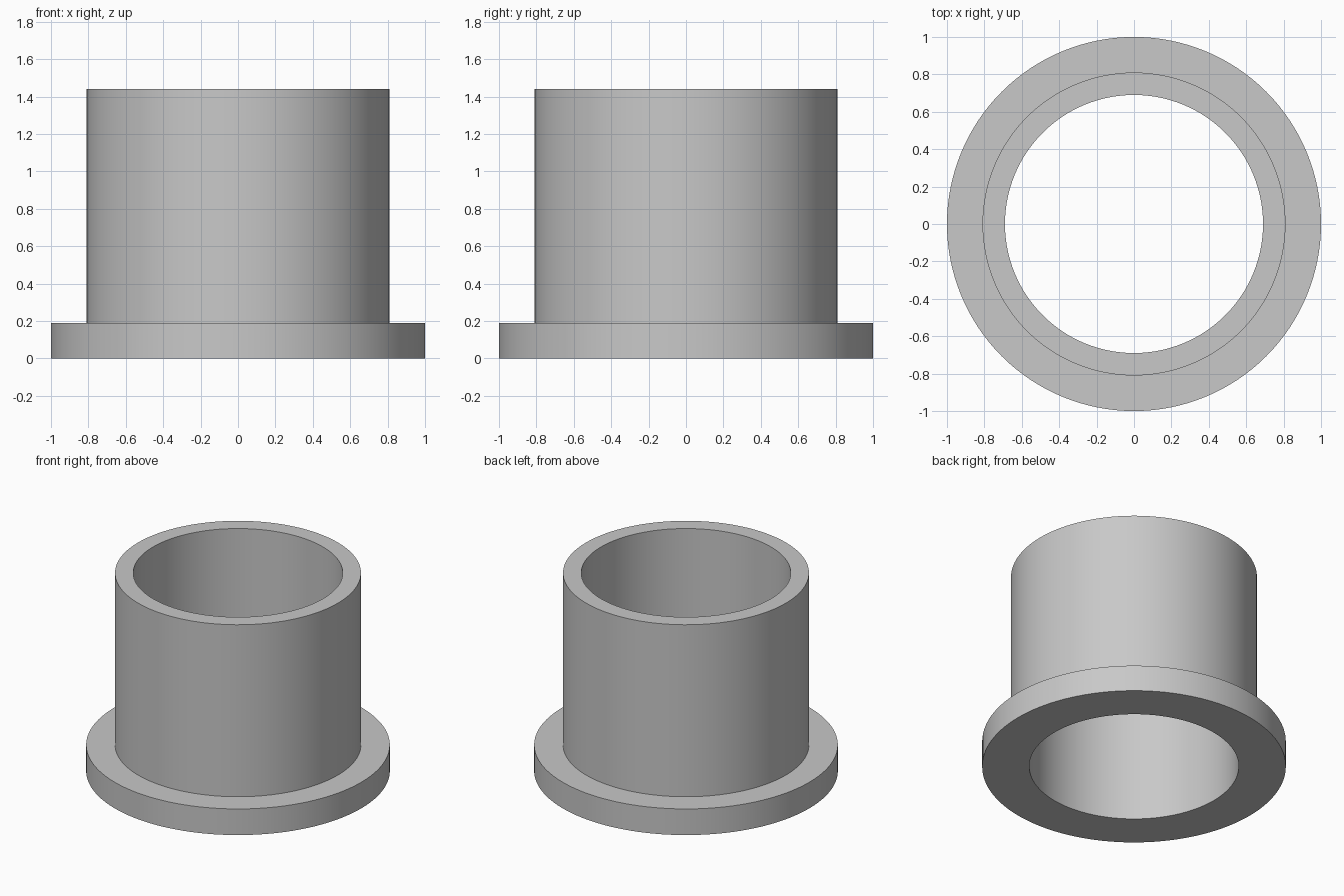
import bpy
import bmesh
from math import radians, tau
from mathutils import Vector

cube = bpy.data.objects.get("Cube")
if cube:
    bpy.data.objects.remove(cube, do_unlink=True)

# Main dimensions
BORE_R, SLEEVE_R, FLANGE_R = 0.69, 0.81, 1.0
FLANGE_H, TOTAL_H = 0.19, 1.44
SEGMENTS = 128

# Plain grey material
grey = bpy.data.materials.new("light grey")
grey.use_nodes = True
colour = (0.58, 0.58, 0.58, 1.0)
grey.diffuse_color = colour
grey.node_tree.nodes["Principled BSDF"].inputs["Base Color"].default_value = colour


def revolve(name, profile, material):
    """Spin a closed (radius, height) profile around the z axis."""
    bm = bmesh.new()
    verts = [bm.verts.new((r, 0, z)) for r, z in profile]
    edges = [bm.edges.new((v, verts[(i + 1) % len(verts)]))
             for i, v in enumerate(verts)]
    bmesh.ops.spin(bm, geom=verts + edges, cent=Vector(), axis=(0, 0, 1),
                   angle=tau, steps=SEGMENTS, use_merge=True)
    bmesh.ops.remove_doubles(bm, verts=bm.verts[:], dist=0.0001)
    bmesh.ops.recalc_face_normals(bm, faces=bm.faces[:])
    mesh = bpy.data.meshes.new(name)
    bm.to_mesh(mesh)
    bm.free()
    mesh.materials.append(material)
    obj = bpy.data.objects.new(name, mesh)
    bpy.context.collection.objects.link(obj)
    return obj


# Flanged sleeve with a straight through bore
bushing = revolve("flanged_bushing", [
    (BORE_R, 0), (FLANGE_R, 0), (FLANGE_R, FLANGE_H),
    (SLEEVE_R, FLANGE_H), (SLEEVE_R, TOTAL_H), (BORE_R, TOTAL_H),
], grey)

# Smooth round walls, crisp rims
bpy.ops.object.select_all(action="DESELECT")
bushing.select_set(True)
bpy.context.view_layer.objects.active = bushing
bpy.ops.object.shade_smooth_by_angle(angle=radians(30))
